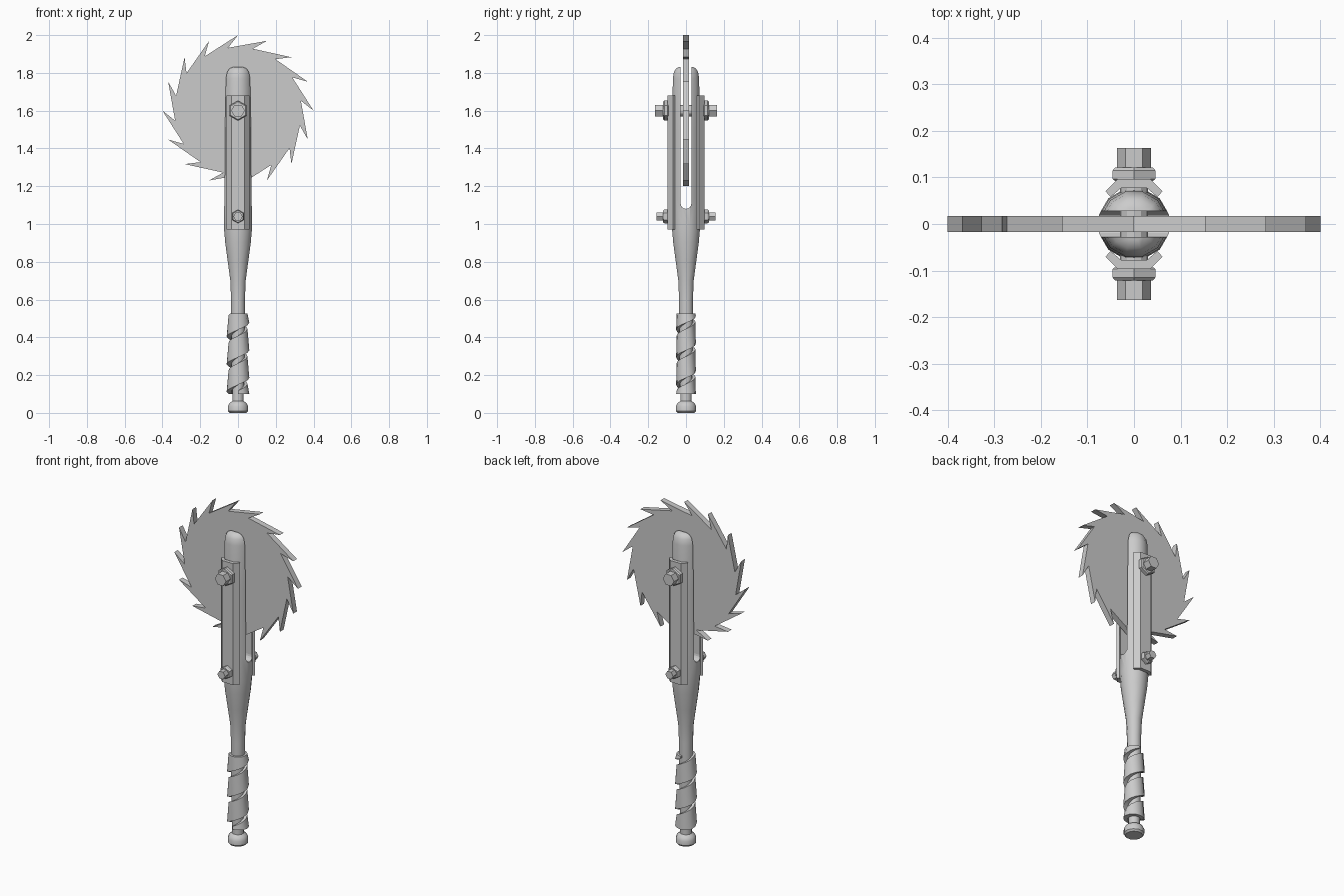
import bpy, bmesh, math
from math import sin, cos, pi, radians
from mathutils import Vector

if "Cube" in bpy.data.objects:
    bpy.data.objects.remove(bpy.data.objects["Cube"])


def finish(bm, name, smooth=None):
    bmesh.ops.recalc_face_normals(bm, faces=bm.faces[:])
    me = bpy.data.meshes.new(name)
    bm.to_mesh(me)
    bm.free()
    ob = bpy.data.objects.new(name, me)
    bpy.context.collection.objects.link(ob)
    if smooth:
        bpy.ops.object.select_all(action='DESELECT')
        ob.select_set(True)
        bpy.context.view_layer.objects.active = ob
        bpy.ops.object.shade_smooth_by_angle(angle=radians(smooth))
    return ob


def extrude(name, pts, move):
    """Closed outline of 3D points pushed along a vector."""
    bm = bmesh.new()
    face = bm.faces.new([bm.verts.new(p) for p in pts])
    out = bmesh.ops.extrude_face_region(bm, geom=[face])
    verts = [g for g in out['geom'] if isinstance(g, bmesh.types.BMVert)]
    bmesh.ops.translate(bm, verts=verts, vec=Vector(move))
    return finish(bm, name)


def lathe(name, profile, sides, axis='Z', z=0, phase=0, smooth=None):
    """Capped revolve of (radius, distance) pairs about Z or Y."""
    bm = bmesh.new()
    rings = []
    for r, d in profile:
        ring = []
        for i in range(sides):
            a = 2 * pi * i / sides + phase
            u, v = r * cos(a), r * sin(a)
            ring.append(bm.verts.new((u, v, d) if axis == 'Z' else (u, d, v + z)))
        rings.append(ring)
    for a, b in zip(rings, rings[1:]):
        for i in range(sides):
            j = (i + 1) % sides
            bm.faces.new((a[i], a[j], b[j], b[i]))
    bm.faces.new(rings[0])
    bm.faces.new(rings[-1])
    return finish(bm, name, smooth)


# bat body
bat = lathe('bat', [(.046, 0), (.055, .01), (.055, .035), (.047, .052), (.031, .062),
                    (.031, .1), (.036, .3), (.038, .6), (.042, .7), (.056, .8),
                    (.07, .9), (.077, .98), (.078, 1.15), (.076, 1.5), (.072, 1.77),
                    (.066, 1.805), (.054, 1.824), (.035, 1.832)], 12, phase=pi / 12, smooth=40)

# slot for the blade, rounded at its lower end
w = .028
outline = [(-.2, w, 2), (-.2, -w, 2)]
outline += [(-.2, -w * cos(pi * i / 8), 1.108 - w * sin(pi * i / 8)) for i in range(9)]
cutter = extrude('slot_cutter', outline, (.4, 0, 0))
cutter.hide_render = True
cutter.hide_set(True)
cut = bat.modifiers.new('slot', 'BOOLEAN')
cut.object = cutter
cut.operation = 'DIFFERENCE'
cut.solver = 'EXACT'
bat.modifiers.move(len(bat.modifiers) - 1, 0)

# saw blade with hooked teeth
teeth = []
for k in range(16):
    tip = 2 * pi * k / 16
    for r, a in ((.337, tip + radians(9)), (.4, tip)):
        teeth.append((r * cos(a), -.017, 1.6 + r * sin(a)))
extrude('saw_blade', teeth, (0, .034, 0))

# bent side plates and their fasteners
section = [(-.061, .07), (-.035, .097), (.035, .097), (.061, .07),
           (.05, .058), (.028, .077), (-.028, .077), (-.05, .058)]
for s, side in ((-1, 'front'), (1, 'back')):
    extrude(side + '_plate', [(x, s * y, .97) for x, y in section], (0, 0, .71))
    for z, k, end, label in ((1.6, 1, .163, 'upper'), (1.04, .68, .155, 'lower')):
        lathe(f'{side}_{label}_nut', [(.044 * k, s * .09), (.053 * k, s * .097),
                                      (.053 * k, s * .115), (.047 * k, s * .121)],
              6, 'Y', z, pi / 6)
        lathe(f'{side}_{label}_bolt_end', [(.036 * k, s * .1), (.036 * k, s * end)], 6, 'Y', z)

# bolt shanks crossing the bat
for z, r, label in ((1.6, .03, 'upper'), (1.04, .02, 'lower')):
    lathe(label + '_bolt_shank', [(r, -.1), (r, .1)], 12, 'Y', z)

# spiral grip wrap, tapering to level ends
bm = bmesh.new()
turns, steps = 3.5, 12
n = int(turns * steps)
rows = []
for i in range(n + 1):
    t = i / n
    a = 2 * pi * i / steps - pi / 2
    mid = .06 + .51 * t
    lo, hi = max(.1, mid - .057), min(.525, mid + .057)
    flare = .004 * cos(a * 2)
    rows.append([bm.verts.new((r * cos(a), r * sin(a), z)) for r, z in
                 ((.034, lo), (.056 + flare, lo), (.05, hi), (.034, hi))])
for a, b in zip(rows, rows[1:]):
    for i in range(4):
        j = (i + 1) % 4
        bm.faces.new((a[i], a[j], b[j], b[i]))
bm.faces.new(rows[0])
bm.faces.new(rows[-1])
finish(bm, 'grip_wrap', 35)
